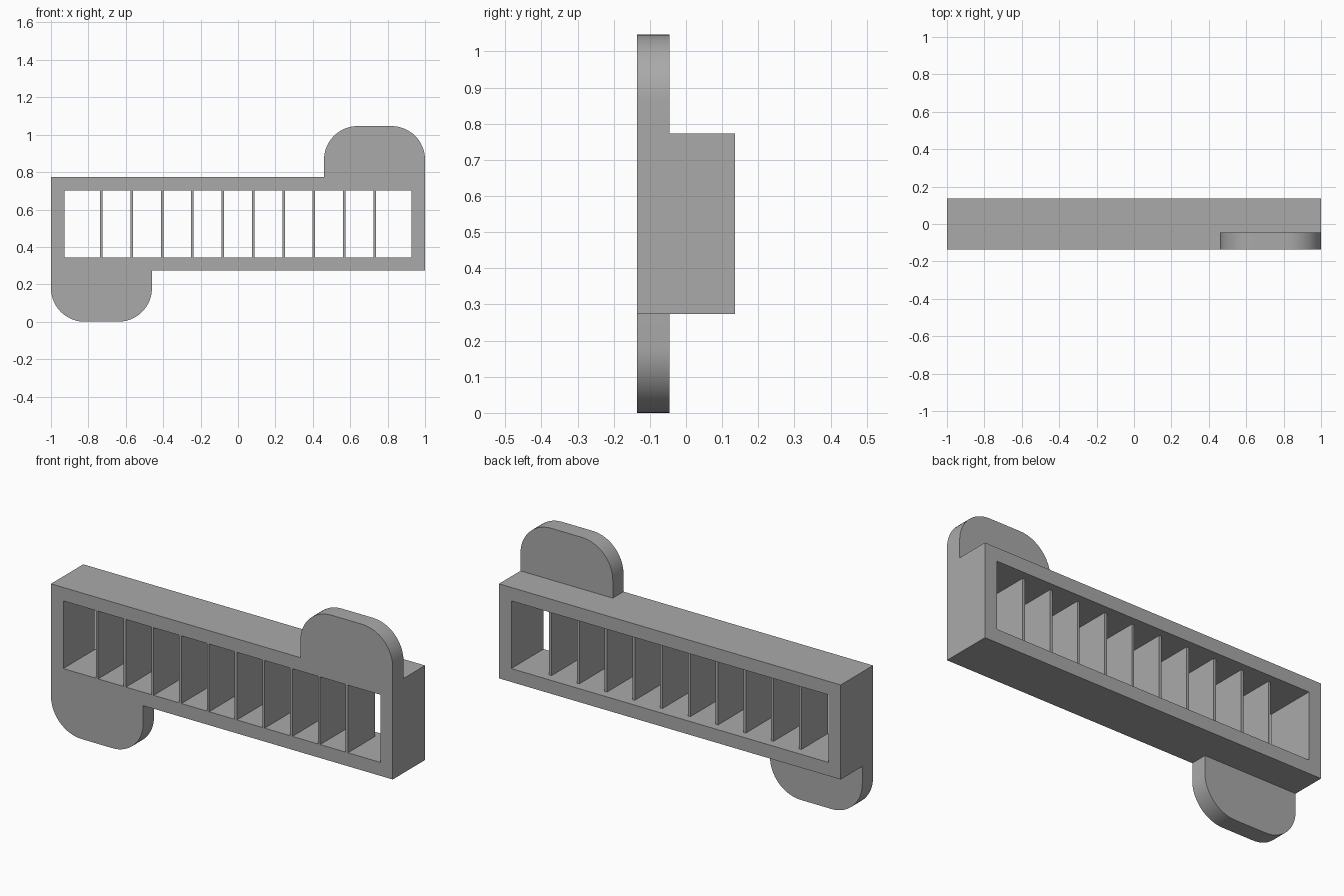
import bpy
import bmesh
import math
from mathutils import Vector

cube = bpy.data.objects.get("Cube")
if cube:
    bpy.data.objects.remove(cube, do_unlink=True)

GREY = (0.4, 0.4, 0.4, 1.0)
mat = bpy.data.materials.new("plain grey")
mat.use_nodes = True
mat.diffuse_color = GREY
mat.node_tree.nodes["Principled BSDF"].inputs["Base Color"].default_value = GREY

FRONT, BACK = -0.135, 0.135
MID_Z = 0.523
HALF_H, HOLE_X, HOLE_H = 0.25, 0.928, 0.179


def rectangle(half_x, half_z, x=0.0):
    return [(x + sx * half_x, MID_Z + sz * half_z)
            for sx, sz in ((-1, -1), (1, -1), (1, 1), (-1, 1))]


def extrude_faces(name, build, y0, y1):
    """Fill a flat profile at y0 and pull it back to y1."""
    bm = bmesh.new()
    build(bm, lambda pts: [bm.verts.new((x, y0, z)) for x, z in pts])
    moved = bmesh.ops.extrude_face_region(bm, geom=bm.faces[:], use_keep_orig=True)
    verts = [g for g in moved["geom"] if isinstance(g, bmesh.types.BMVert)]
    bmesh.ops.translate(bm, verts=verts, vec=Vector((0, y1 - y0, 0)))
    bmesh.ops.recalc_face_normals(bm, faces=bm.faces[:])
    mesh = bpy.data.meshes.new(name)
    bm.to_mesh(mesh)
    bm.free()
    mesh.materials.append(mat)
    obj = bpy.data.objects.new(name, mesh)
    bpy.context.collection.objects.link(obj)
    return obj


def plate(name, pts, y0, y1):
    return extrude_faces(name, lambda bm, add: bm.faces.new(add(pts)), y0, y1)


# Open rectangular frame
def ring(bm, add):
    outer = add(rectangle(1.0, HALF_H))
    inner = add(rectangle(HOLE_X, HOLE_H))
    for i in range(4):
        j = (i + 1) % 4
        bm.faces.new((outer[i], outer[j], inner[j], inner[i]))


extrude_faces("frame", ring, FRONT, BACK)

# Thin upright slats, flush at the front and set in at the back
for i in range(10):
    x = (i - 4.5) * 0.1624
    plate(f"slat_{i + 1}", rectangle(0.007, HOLE_H, x), FRONT, 0.09)

# Rounded mounting tabs at opposite corners
RADIUS, STEPS = 0.18, 16
LEFT, RIGHT, TOP = 0.46, 1.0, 1.046


def arc(cx, start):
    return [(cx + RADIUS * math.cos(a), TOP - RADIUS + RADIUS * math.sin(a))
            for a in (start + math.pi / 2 * k / STEPS for k in range(STEPS + 1))]


outline = [(LEFT, MID_Z + HALF_H), (RIGHT, MID_Z + HALF_H)]
outline += arc(RIGHT - RADIUS, 0) + arc(LEFT + RADIUS, math.pi / 2)
turned = [(-x, 2 * MID_Z - z) for x, z in outline]

for name, pts in (("upper_tab", outline), ("lower_tab", turned)):
    tab = plate(name, pts, FRONT, -0.045)
    bpy.ops.object.select_all(action="DESELECT")
    tab.select_set(True)
    bpy.context.view_layer.objects.active = tab
    bpy.ops.object.shade_smooth_by_angle(angle=math.radians(30))
